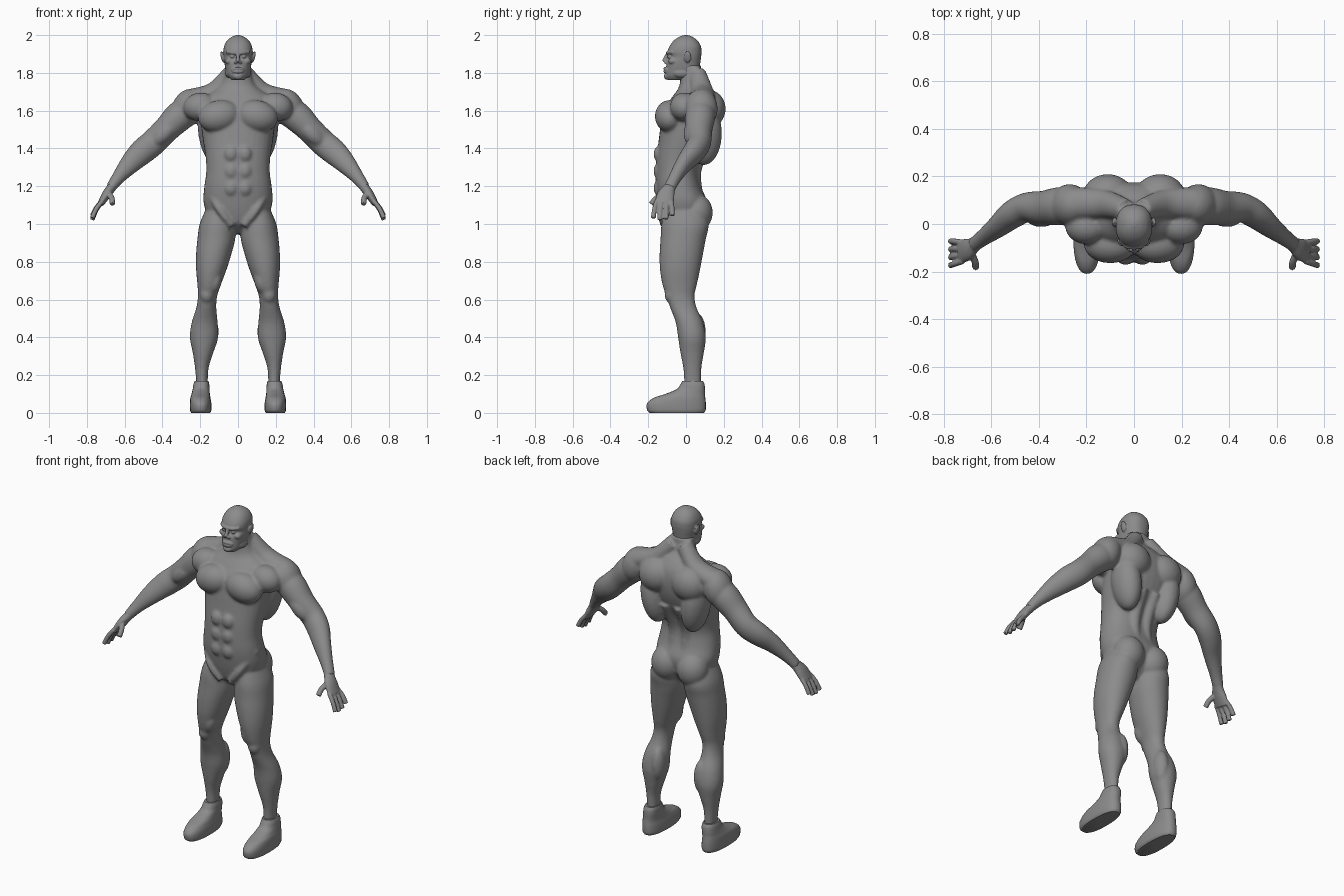
import bpy, bmesh, math
from mathutils import Vector, Matrix

if "Cube" in bpy.data.objects:
    bpy.data.objects.remove(bpy.data.objects["Cube"])

grey = bpy.data.materials.new("clay_grey")
grey.use_nodes = True
grey.diffuse_color = (0.26, 0.26, 0.26, 1)
grey.node_tree.nodes["Principled BSDF"].inputs["Base Color"].default_value = grey.diffuse_color


def smooth_rows(rows, steps=5):
    """Catmull-Rom interpolation between rows of numbers."""
    out = []
    for i in range(len(rows) - 1):
        a, b, c, d = (rows[min(max(i + k, 0), len(rows) - 1)] for k in (-1, 0, 1, 2))
        for s in range(steps):
            t = s / steps
            out.append([q + t / 2 * (r - p + t * (2 * p - 5 * q + 4 * r - w + t * (3 * (q - r) + w - p)))
                        for p, q, r, w in zip(a, b, c, d)])
    return out + [list(rows[-1])]


def skin(bm, rings):
    """Bridge rings of points and cap both ends."""
    rings = [[bm.verts.new(p) for p in ring] for ring in rings]
    n = len(rings[0])
    for a, b in zip(rings, rings[1:]):
        for i in range(n):
            j = (i + 1) % n
            bm.faces.new((a[i], a[j], b[j], b[i]))
    bm.faces.new(rings[0])
    bm.faces.new(rings[-1])


def ellipse(centre, u, v, power=2.0, n=32):
    ring = []
    for i in range(n):
        c, s = math.cos(math.tau * i / n), math.sin(math.tau * i / n)
        ring.append(centre + u * math.copysign(abs(c) ** (2 / power), c)
                    + v * math.copysign(abs(s) ** (2 / power), s))
    return ring


def stack(bm, rows, power=2.3):
    """Level sections: height, x from, x to, y front, y back."""
    skin(bm, [ellipse(Vector(((a + b) / 2, (f + k) / 2, z)), Vector(((b - a) / 2, 0, 0)),
                      Vector((0, (k - f) / 2, 0)), power) for z, a, b, f, k in smooth_rows(rows)])


def column(bm, rows, power=2.3):
    """Centred level sections: height, half width, y front, y back."""
    stack(bm, [(z, -w, w, f, k) for z, w, f, k in rows], power)


def tube(bm, rows):
    """Limb along a path: x, y, z, radius along y, radius across."""
    rows = smooth_rows(rows)
    pts = [Vector(r[:3]) for r in rows]
    rings = []
    for i, r in enumerate(rows):
        d = (pts[min(i + 1, len(pts) - 1)] - pts[max(i - 1, 0)]).normalized()
        ref = Vector((0, 1, 0)) if abs(d.y) < 0.8 else Vector((1, 0, 0))
        u = (ref - d * ref.dot(d)).normalized()
        rings.append(ellipse(pts[i], u * r[3], d.cross(u) * r[4]))
    skin(bm, rings)


def cord(bm, radius, *points):
    tube(bm, [(*p, radius, radius) for p in points])


def ball(bm, centre, radii, tilt=0):
    m = Matrix.Translation(centre) @ Matrix.Rotation(math.radians(tilt), 4, 'Y') @ Matrix.Diagonal((*radii, 1))
    bmesh.ops.create_uvsphere(bm, u_segments=24, v_segments=16, radius=1, matrix=m)


def mirror(bm):
    copy = bmesh.ops.duplicate(bm, geom=bm.verts[:] + bm.edges[:] + bm.faces[:])["geom"]
    for v in copy:
        if isinstance(v, bmesh.types.BMVert):
            v.co.x *= -1


def finish(name, bm, voxel=0, relax=0):
    """Turn the parts into one object, fused and relaxed when a voxel size is given."""
    bmesh.ops.recalc_face_normals(bm, faces=bm.faces)
    mesh = bpy.data.meshes.new(name)
    bm.to_mesh(mesh)
    bm.free()
    obj = bpy.data.objects.new(name, mesh)
    bpy.context.collection.objects.link(obj)
    if voxel:
        fuse = obj.modifiers.new("fuse", 'REMESH')
        fuse.mode, fuse.voxel_size = 'VOXEL', voxel
        soft = obj.modifiers.new("soften", 'SMOOTH')
        soft.factor, soft.iterations = 0.5, relax
        baked = bpy.data.meshes.new_from_object(obj.evaluated_get(bpy.context.evaluated_depsgraph_get()))
        obj.modifiers.clear()
        obj.data = baked
    obj.data.materials.clear()
    obj.data.materials.append(grey)
    bpy.ops.object.select_all(action='DESELECT')
    obj.select_set(True)
    bpy.context.view_layer.objects.active = obj
    bpy.ops.object.shade_smooth_by_angle(angle=math.radians(50))


# Body: legs, arms and muscles of the left side, mirrored, then the trunk
body = bmesh.new()
stack(body, [(1.08, .03, .17, -.11, .09), (1, .015, .203, -.13, .12), (.92, .015, .215, -.135, .105),
             (.84, .035, .222, -.14, .09), (.76, .06, .222, -.138, .075), (.68, .09, .215, -.125, .058),
             (.62, .11, .212, -.105, .045), (.56, .115, .22, -.085, .055), (.48, .108, .245, -.055, .09),
             (.4, .105, .255, -.042, .105), (.32, .13, .24, -.03, .095), (.24, .155, .228, -.015, .082),
             (.17, .16, .222, -.01, .08), (.1, .16, .222, -.01, .08)], 2.1)
ball(body, (.165, -.078, .625), (.036, .036, .045))          # kneecap
ball(body, (.12, -.075, .7), (.035, .05, .07), -10)          # inner thigh
ball(body, (.145, .055, .43), (.042, .05, .1))               # calf
ball(body, (.085, .055, 1.06), (.09, .087, .1))              # buttock
tube(body, [(.24, .08, 1.62, .07, .07), (.31, .075, 1.57, .08, .08), (.38, .068, 1.5, .072, .07),
            (.45, .07, 1.43, .062, .07), (.51, .04, 1.38, .058, .068), (.57, -.01, 1.32, .045, .055),
            (.63, -.055, 1.25, .035, .037), (.675, -.088, 1.19, .032, .027)])
ball(body, (.39, .032, 1.48), (.045, .045, .085), -45)       # biceps
ball(body, (.27, .08, 1.61), (.08, .088, .108), -20)         # shoulder
ball(body, (.1, -.085, 1.57), (.112, .08, .085), 12)         # chest
ball(body, (.2, -.01, 1.62), (.09, .075, .075), 10)          # chest to shoulder
ball(body, (.135, .095, 1.48), (.075, .095, .17), 8)         # side of back
ball(body, (.11, .12, 1.61), (.105, .09, .1), 10)            # shoulder blade
tube(body, [(.035, .06, 1.8, .045, .045), (.13, .085, 1.7, .06, .05), (.25, .085, 1.655, .07, .06)])
cord(body, .034, (.04, .07, 1.1), (.04, .047, 1.28), (.045, .125, 1.46))
cord(body, .02, (.165, -.06, 1.2), (.1, -.128, 1.08), (.03, -.115, .99))
for height in (1.19, 1.28, 1.37):
    ball(body, (.036, -.146, height), (.036, .026, .042))    # abdomen
mirror(body)
column(body, [(.95, .03, -.06, .03), (1, .1, -.115, .075), (1.05, .16, -.135, .1), (1.12, .183, -.15, .11),
              (1.2, .178, -.16, .08), (1.28, .168, -.16, .068), (1.36, .172, -.155, .09),
              (1.44, .185, -.145, .135), (1.52, .195, -.135, .165), (1.6, .2, -.12, .175),
              (1.67, .18, -.075, .165), (1.72, .11, -.04, .135), (1.77, .076, -.03, .09),
              (1.84, .068, -.03, .08)])
finish("body", body, .008, 7)

# Head with face features
head = bmesh.new()
cord(head, .009, (0, -.098, 1.905), (.03, -.094, 1.907), (.058, -.07, 1.91))       # brow
ball(head, (.03, -.086, 1.886), (.013, .013, .009))                                # eye
ball(head, (.047, -.07, 1.862), (.022, .024, .018))                                # cheek
ball(head, (.013, -.107, 1.856), (.009, .01, .008))                                # nostril
ball(head, (.082, .008, 1.885), (.009, .02, .031), 12)                             # ear
cord(head, .007, (0, -.113, 1.823), (.016, -.11, 1.823), (.032, -.096, 1.815))     # upper lip
cord(head, .008, (0, -.112, 1.807), (.014, -.109, 1.807), (.028, -.098, 1.809))    # lower lip
ball(head, (.048, -.02, 1.8), (.02, .05, .026))                                    # jaw
mirror(head)
column(head, [(1.763, .034, -.098, -.01), (1.785, .054, -.109, .05), (1.82, .066, -.105, .07),
              (1.855, .072, -.103, .076), (1.885, .075, -.09, .08), (1.91, .077, -.098, .082),
              (1.94, .074, -.088, .079), (1.97, .059, -.066, .062), (1.99, .035, -.038, .036),
              (2.0, .008, -.01, .01)])
tube(head, [(0, -.096, 1.9, .01, .009), (0, -.108, 1.876, .012, .01), (0, -.114, 1.858, .013, .013)])
ball(head, (0, -.1, 1.782), (.026, .017, .018))                                    # chin
finish("head", head, .004, 2)

# Hands and shoes
for side, sign in (("left", 1), ("right", -1)):
    hand = bmesh.new()
    tube(hand, [(.65, -.07, 1.22, .03, .026), (.672, -.088, 1.19, .033, .025),
                (.697, -.106, 1.155, .046, .024), (.728, -.117, 1.105, .05, .017)])
    for k, drop in zip((-1.5, -.5, .5, 1.5), (.01, 0, .005, .022)):
        cord(hand, .0125, (.72, -.117 + k * .026, 1.12), (.75, -.12 + k * .031, 1.075 + drop / 2),
             (.772, -.123 + k * .034, 1.022 + drop))
    cord(hand, .015, (.685, -.12, 1.165), (.668, -.158, 1.135), (.665, -.184, 1.105))
    shoe = bmesh.new()
    stack(shoe, [(0, .148, .248, -.192, .095), (.015, .141, .254, -.206, .104), (.05, .141, .255, -.206, .105),
                 (.08, .146, .252, -.17, .102), (.1, .149, .246, -.11, .1), (.125, .151, .24, -.05, .1),
                 (.15, .152, .236, -.03, .098), (.168, .156, .23, -.02, .09)], 2.4)
    for part, bm in (("hand", hand), ("shoe", shoe)):
        for v in bm.verts:
            v.co.x *= sign
        finish(side + "_" + part, bm, .005 if part == "hand" else 0, 2)
